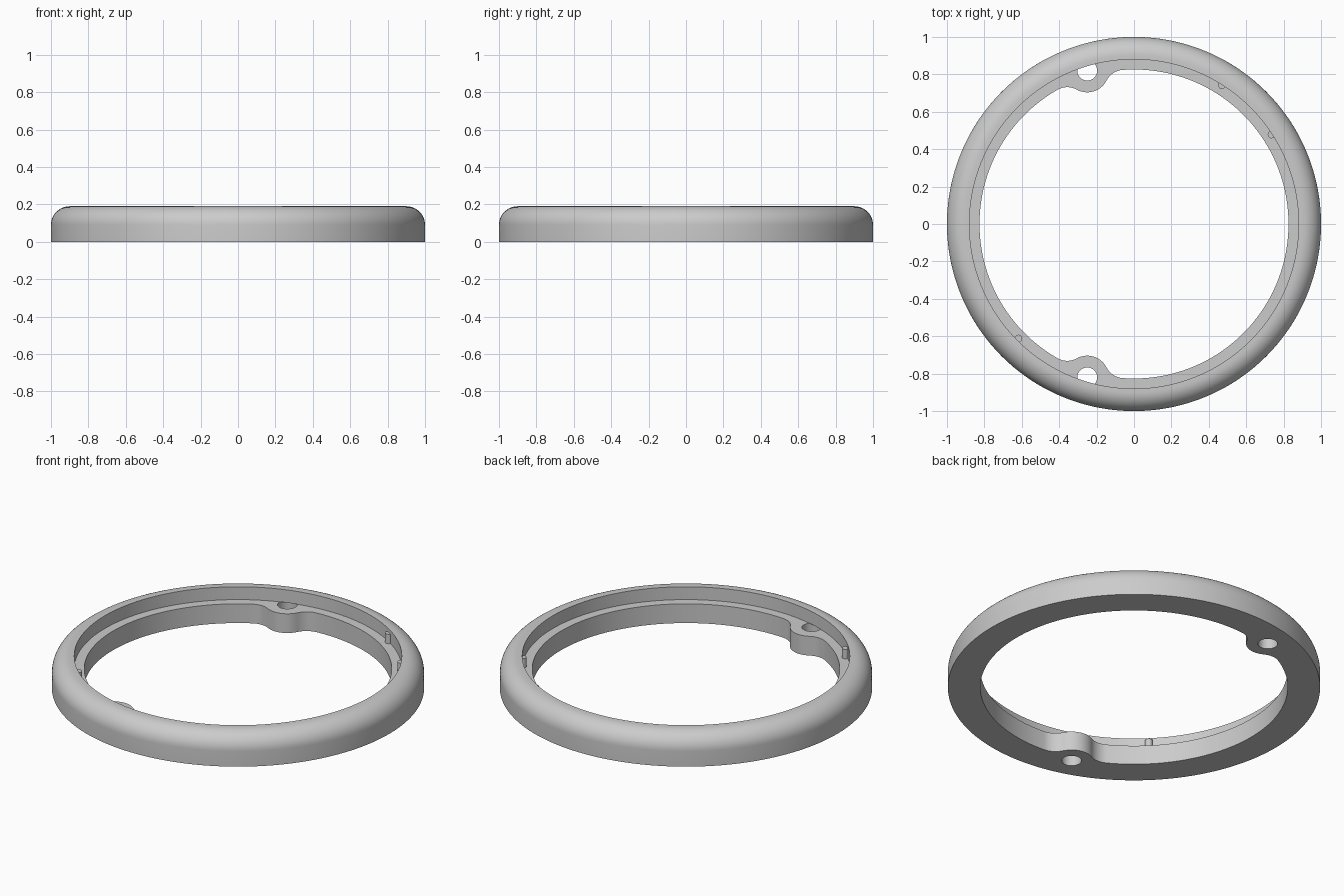
import bpy, bmesh
from math import sin, cos, acos, atan2, sqrt, pi, radians, hypot

if "Cube" in bpy.data.objects:
    bpy.data.objects.remove(bpy.data.objects["Cube"])

OUTER, RIM, INNER = 1.0, 0.88, 0.826       # ring radii
TOP, LEDGE, ROUND = 0.19, 0.114, 0.1       # heights and edge rounding
BOSS, BOSS_R, BLEND = (-0.25, 0.82), 0.116, 0.105
SEGMENTS = 720

grey = bpy.data.materials.new("light grey")
grey.use_nodes = True
colour = (0.6, 0.6, 0.6, 1)
grey.diffuse_color = colour
grey.node_tree.nodes["Principled BSDF"].inputs["Base Color"].default_value = colour

# Polar geometry of a screw boss blended into the inner wall
boss_dist, boss_angle = hypot(*BOSS), atan2(BOSS[1], BOSS[0])
blend_dist, span = INNER - BLEND, BOSS_R + BLEND
blend_angle = acos((blend_dist**2 + boss_dist**2 - span**2) / (2 * blend_dist * boss_dist))
f = BOSS_R / span
touch_angle = atan2(f * blend_dist * sin(blend_angle),
                    boss_dist + f * (blend_dist * cos(blend_angle) - boss_dist))


def inner_radius(angle):
    """Inner wall radius, with a boss at the back and one at the front."""
    a = abs((angle + pi) % (2 * pi) - pi)
    d = abs(a - boss_angle)
    if d < touch_angle:
        return boss_dist * cos(d) - sqrt(BOSS_R**2 - (boss_dist * sin(d))**2)
    if d < blend_angle:
        e = blend_angle - d
        return blend_dist * cos(e) + sqrt(BLEND**2 - (blend_dist * sin(e))**2)
    return INNER


def finish(obj, angle=30):
    bpy.ops.object.select_all(action='DESELECT')
    obj.select_set(True)
    bpy.context.view_layer.objects.active = obj
    bpy.ops.object.shade_smooth_by_angle(angle=radians(angle))


def cylinder(name, x, y, radius, bottom, top):
    bpy.ops.mesh.primitive_cylinder_add(vertices=48, radius=radius, depth=top - bottom,
                                        location=(x, y, (top + bottom) / 2))
    obj = bpy.context.object
    obj.name = name
    obj.data.materials.append(grey)
    return obj


# Ring body: rounded outer profile swept around, with a stepped inner ledge
steps = 12
outer = [(OUTER, 0)] + [(OUTER - ROUND + ROUND * cos(i * pi / 2 / steps),
                         TOP - ROUND + ROUND * sin(i * pi / 2 / steps)) for i in range(steps + 1)]
bm = bmesh.new()
loops = []
for s in range(SEGMENTS):
    a = 2 * pi * s / SEGMENTS
    r = inner_radius(a)
    profile = outer + [(RIM, TOP), (RIM, LEDGE), (r, LEDGE), (r, 0)]
    loops.append([bm.verts.new((p * cos(a), p * sin(a), z)) for p, z in profile])
count = len(loops[0])
for s in range(SEGMENTS):
    one, two = loops[s], loops[(s + 1) % SEGMENTS]
    for i in range(count):
        j = (i + 1) % count
        bm.faces.new((one[i], two[i], two[j], one[j]))
bmesh.ops.recalc_face_normals(bm, faces=bm.faces)
mesh = bpy.data.meshes.new("ring_body")
bm.to_mesh(mesh)
bm.free()
mesh.materials.append(grey)
ring = bpy.data.objects.new("ring_body", mesh)
bpy.context.collection.objects.link(ring)

# Screw holes through the ledge, closed above by the rim
for side in (1, -1):
    cutter = cylinder("hole_cutter", BOSS[0], side * BOSS[1], 0.053, -0.1, LEDGE + 0.0005)
    cutter.hide_render = True
    bpy.context.view_layer.objects.active = ring
    cut = ring.modifiers.new("screw_hole", 'BOOLEAN')
    cut.operation, cut.solver, cut.object = 'DIFFERENCE', 'EXACT', cutter
    bpy.ops.object.modifier_apply(modifier=cut.name)
    bpy.data.objects.remove(cutter)
finish(ring)

# Small locating pins standing on the ledge against the rim
for n, (x, y) in enumerate([(0.47, 0.742), (0.735, 0.478), (-0.618, -0.612)], 1):
    finish(cylinder(f"locating_pin_{n}", x, y, 0.02, LEDGE - 0.01, 0.17))
